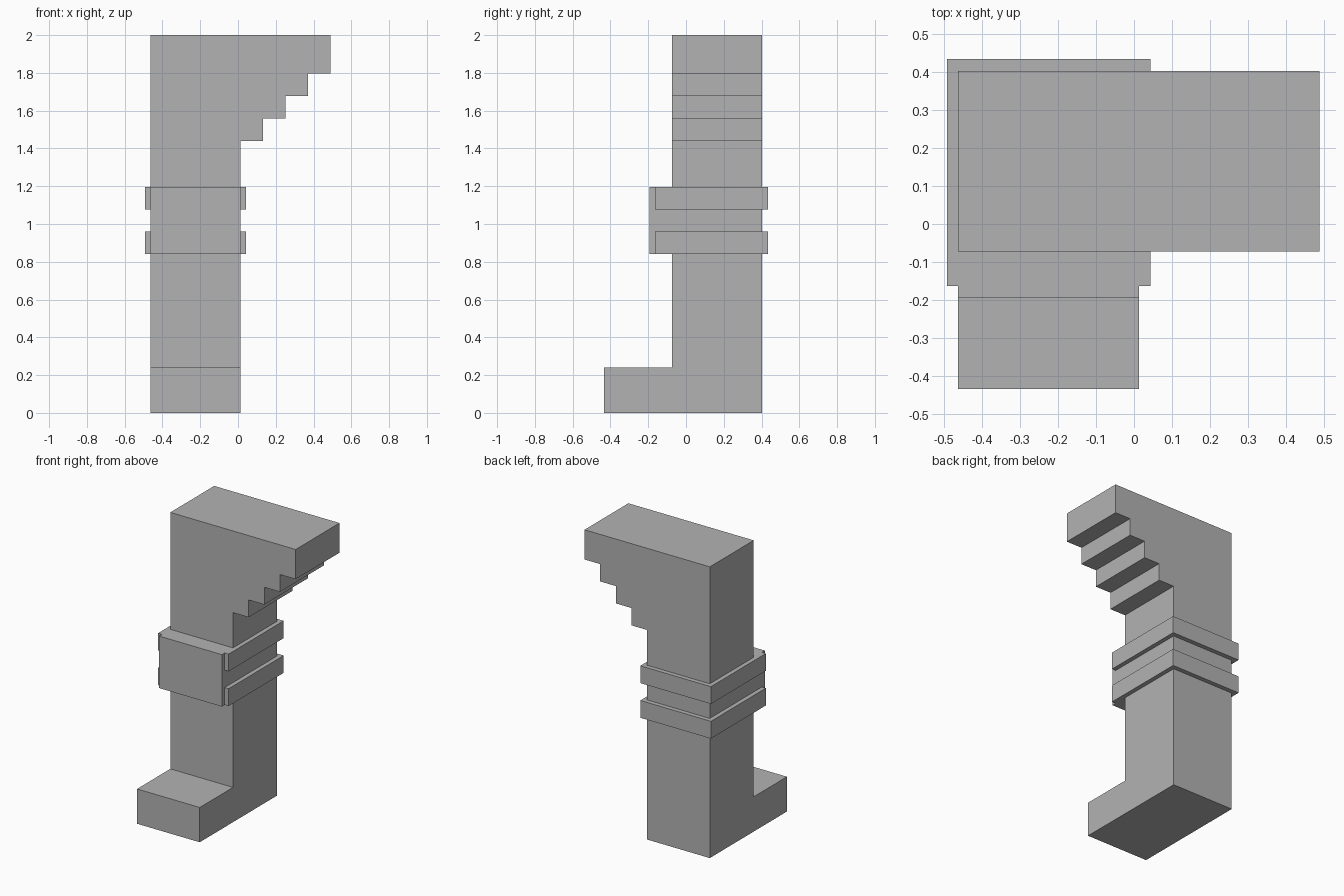
import bpy
import bmesh

default = bpy.data.objects.get("Cube")
if default:
    bpy.data.objects.remove(default, do_unlink=True)

grey = bpy.data.materials.new("plain grey")
grey.use_nodes = True
COLOUR = (0.45, 0.45, 0.45, 1)
grey.diffuse_color = COLOUR
grey.node_tree.nodes["Principled BSDF"].inputs["Base Color"].default_value = COLOUR


def extrude_profile(name, points, direction):
    """Extrude a planar outline along a direction into a solid object."""
    bm = bmesh.new()
    face = bm.faces.new([bm.verts.new(p) for p in points])
    result = bmesh.ops.extrude_face_region(bm, geom=[face], use_keep_orig=True)
    moved = [g for g in result["geom"] if isinstance(g, bmesh.types.BMVert)]
    bmesh.ops.translate(bm, verts=moved, vec=direction)
    bmesh.ops.recalc_face_normals(bm, faces=bm.faces[:])
    mesh = bpy.data.meshes.new(name)
    bm.to_mesh(mesh)
    bm.free()
    mesh.materials.append(grey)
    obj = bpy.data.objects.new(name, mesh)
    bpy.context.collection.objects.link(obj)
    return obj


def box(name, x, y, z):
    outline = [(x[0], y[0], z[0]), (x[1], y[0], z[0]),
               (x[1], y[0], z[1]), (x[0], y[0], z[1])]
    return extrude_profile(name, outline, (0, y[1] - y[0], 0))


LEG_X = (-0.463, 0.013)
LEG_Y = (-0.073, 0.403)
STEP = 0.119

# Leg with the stepped overhang at the top
outline = [(LEG_X[0], 0), (LEG_X[1], 0)]
for i in range(4):
    height = 1.439 + i * STEP
    outline += [(LEG_X[1] + i * STEP, height),
                (LEG_X[1] + (i + 1) * STEP, height)]
outline += [(outline[-1][0], 2), (LEG_X[0], 2)]
extrude_profile("leg_and_stepped_hip", [(x, LEG_Y[0], z) for x, z in outline],
                (0, LEG_Y[1] - LEG_Y[0], 0))

# Foot
box("foot", LEG_X, (-0.434, LEG_Y[0]), (0, 0.239))

# Knee pad and its two straps
box("knee_pad", LEG_X, (-0.194, LEG_Y[0]), (0.84, 1.197))
for name, bottom in (("lower_strap", 0.84), ("upper_strap", 1.078)):
    box(name, (-0.493, 0.043), (-0.163, 0.434), (bottom, bottom + STEP))
